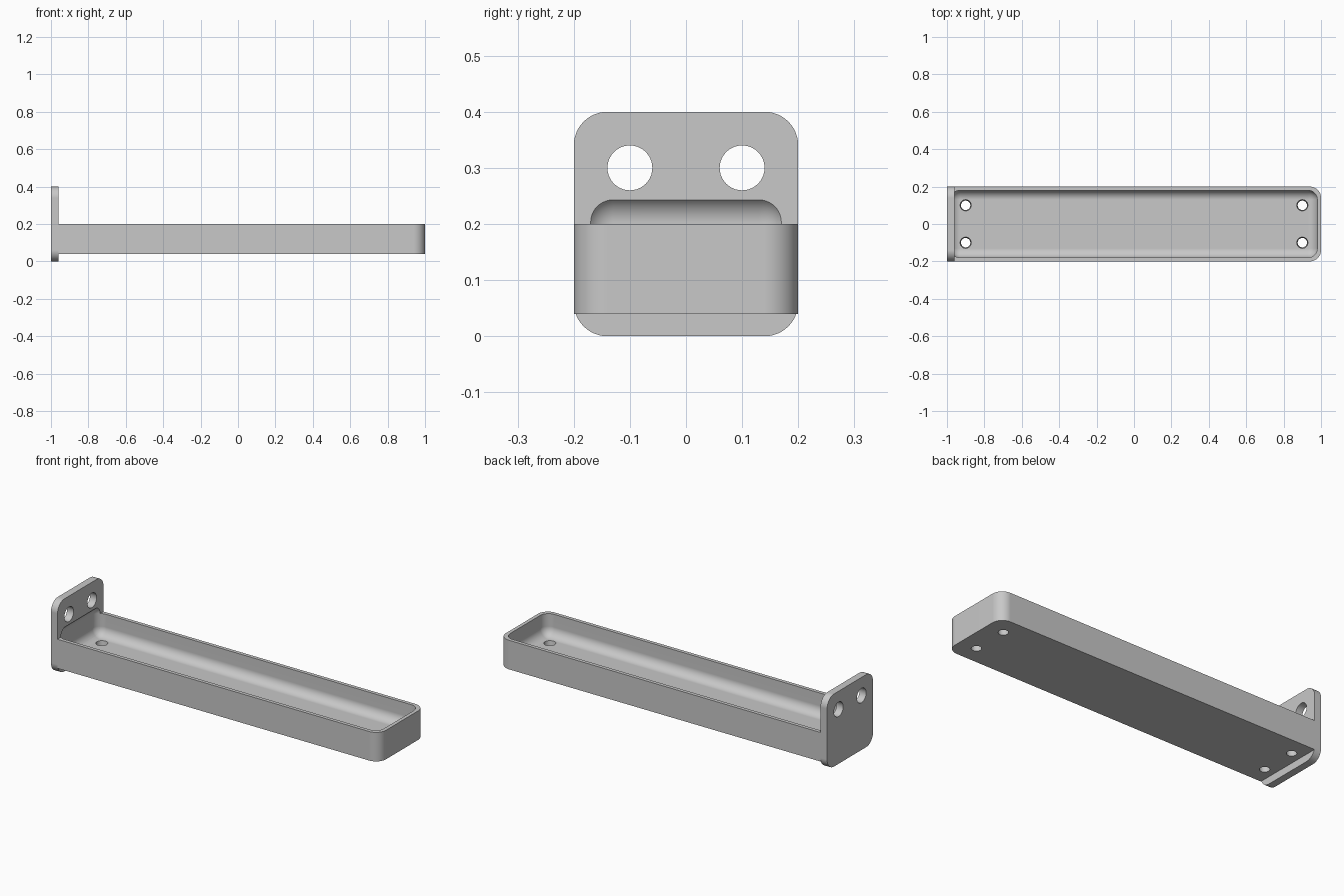
import bpy, bmesh, math
from mathutils import Matrix, Vector

cube = bpy.data.objects.get("Cube")
if cube:
    bpy.data.objects.remove(cube, do_unlink=True)

grey = bpy.data.materials.new("plain grey")
grey.use_nodes = True
colour = (0.58, 0.58, 0.58, 1)
grey.diffuse_color = colour
grey.node_tree.nodes["Principled BSDF"].inputs["Base Color"].default_value = colour


def make_object(name, bm):
    bmesh.ops.recalc_face_normals(bm, faces=bm.faces)
    mesh = bpy.data.meshes.new(name)
    bm.to_mesh(mesh)
    bm.free()
    mesh.materials.append(grey)
    ob = bpy.data.objects.new(name, mesh)
    bpy.context.collection.objects.link(ob)
    return ob


def rounded_box(name, low, high, radius, pick=lambda a, b: True, segments=12):
    """Box between two corners, with the picked edges rounded."""
    low, high = Vector(low), Vector(high)
    size = high - low
    bm = bmesh.new()
    bmesh.ops.create_cube(bm, size=1)
    bmesh.ops.scale(bm, vec=size, verts=bm.verts)
    bmesh.ops.translate(bm, vec=(low + high) / 2, verts=bm.verts)
    edges = [e for e in bm.edges if pick(e.verts[0].co, e.verts[1].co)]
    bmesh.ops.bevel(bm, geom=edges, offset=radius, offset_type='OFFSET',
                    segments=segments, profile=0.5, affect='EDGES')
    return make_object(name, bm)


def hole_cutter(name, centre, r_low, r_high, depth, turn=None):
    bm = bmesh.new()
    place = Matrix.Translation(centre) @ (turn or Matrix.Identity(4))
    bmesh.ops.create_cone(bm, cap_ends=True, segments=40, radius1=r_low,
                          radius2=r_high, depth=depth, matrix=place)
    return make_object(name, bm)


def finish(ob, cutters):
    """Cut the part, then shade it smooth with crisp edges."""
    for cutter in cutters:
        cutter.hide_render = True
        mod = ob.modifiers.new("cut", 'BOOLEAN')
        mod.operation = 'DIFFERENCE'
        mod.solver = 'EXACT'
        mod.object = cutter
    bpy.ops.object.select_all(action='DESELECT')
    bpy.context.view_layer.objects.active = ob
    ob.select_set(True)
    for mod in list(ob.modifiers):
        bpy.ops.object.modifier_apply(modifier=mod.name)
    bpy.ops.object.shade_smooth_by_angle(angle=math.radians(25))
    weighted = ob.modifiers.new("even shading", 'WEIGHTED_NORMAL')
    weighted.keep_sharp = True


# Mounting plate, rounded at its four corners
plate = rounded_box("mounting_plate", (-1, -0.2, 0), (-0.96, 0.2, 0.4), 0.06,
                    lambda a, b: abs(a.x - b.x) > 0.01)

# Long tray, rounded at the two free corners
tray = rounded_box("tray", (-0.96, -0.2, 0.04), (1, 0.2, 0.2), 0.06,
                   lambda a, b: abs(a.z - b.z) > 0.01 and a.x > 0)

# Hollow of the tray, which also bites into the plate
hollow = rounded_box("hollow_cutter", (-0.98, -0.18, 0.08), (0.98, 0.18, 0.253), 0.05)

# Screw holes in the plate and slightly tapered drain holes in the tray
sideways = Matrix.Rotation(math.pi / 2, 4, 'Y')
screw_holes = [hole_cutter("screw_hole_cutter", (-0.98, y, 0.3), 0.04, 0.04, 0.1, sideways)
               for y in (-0.1, 0.1)]
drain_holes = [hole_cutter("drain_hole_cutter", (x, y, 0.06), 0.0225, 0.0325, 0.08)
               for x in (-0.9, 0.9) for y in (-0.1, 0.1)]

finish(plate, [hollow] + screw_holes)
finish(tray, [hollow] + drain_holes)

for cutter in [hollow] + screw_holes + drain_holes:
    bpy.data.objects.remove(cutter, do_unlink=True)
